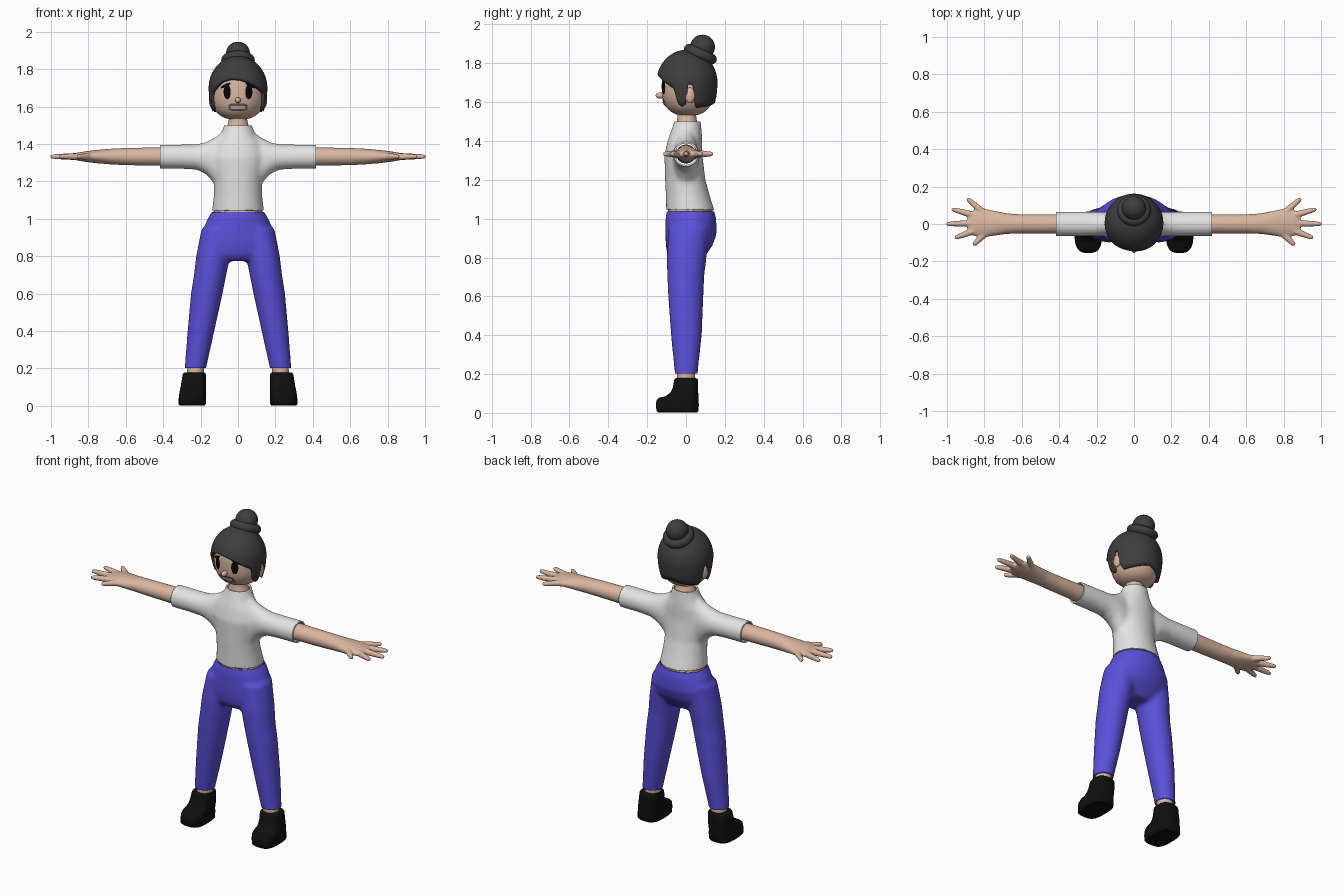
import bpy, bmesh, math
from mathutils import Vector, Matrix

if "Cube" in bpy.data.objects:
    bpy.data.objects.remove(bpy.data.objects["Cube"])


def mat(name, r, g, b):
    m = bpy.data.materials.new(name)
    m.diffuse_color = (r, g, b, 1)
    m.use_nodes = True
    m.node_tree.nodes["Principled BSDF"].inputs["Base Color"].default_value = m.diffuse_color
    return m


SKIN = mat("skin", 0.70, 0.47, 0.35)
SHIRT = mat("white_cloth", 0.78, 0.78, 0.78)
PANTS = mat("violet_blue_cloth", 0.105, 0.08, 0.70)
HAIR = mat("charcoal_hair", 0.048, 0.048, 0.048)
SHOE = mat("black_leather", 0.005, 0.005, 0.005)
EYE = mat("eye_black", 0.002, 0.002, 0.002)
LIP = mat("mouth_grey", 0.13, 0.10, 0.085)
TEETH = mat("mouth_light", 0.68, 0.56, 0.50)


def finish(name, bm, material):
    me = bpy.data.meshes.new(name)
    bm.to_mesh(me)
    bm.free()
    me.materials.append(material)
    ob = bpy.data.objects.new(name, me)
    bpy.context.collection.objects.link(ob)
    return ob


def loft(bm, rings, n=32, p=2.0):
    """Skin closed rings (centre, u, v) of superellipse section."""
    loops = []
    for c, u, v in rings:
        loop = []
        for i in range(n):
            a = math.tau * i / n
            ca, sa = math.cos(a), math.sin(a)
            x = math.copysign(abs(ca) ** (2 / p), ca)
            y = math.copysign(abs(sa) ** (2 / p), sa)
            loop.append(bm.verts.new(Vector(c) + Vector(u) * x + Vector(v) * y))
        loops.append(loop)
    faces = [bm.faces.new(loops[0]), bm.faces.new(loops[-1])]
    for a, b in zip(loops, loops[1:]):
        for i in range(n):
            j = (i + 1) % n
            faces.append(bm.faces.new((a[i], a[j], b[j], b[i])))
    bmesh.ops.recalc_face_normals(bm, faces=faces)


def zrings(rows):
    """Rows of (z, x centre, x half width, y min, y max)."""
    return [((xc, (y0 + y1) / 2, z), (hx, 0, 0), (0, (y1 - y0) / 2, 0))
            for z, xc, hx, y0, y1 in rows]


def fuse(name, bm, material, voxel, smooth, cuts=(), thick=0):
    """Merge overlapping lofts into one smooth skin, then trim the open ends."""
    tmp = finish("tmp", bm, material)
    r = tmp.modifiers.new("r", 'REMESH')
    r.mode = 'VOXEL'
    r.voxel_size = voxel
    s = tmp.modifiers.new("s", 'SMOOTH')
    s.factor, s.iterations = 0.5, smooth
    bpy.context.view_layer.update()
    dg = bpy.context.evaluated_depsgraph_get()
    me = bpy.data.meshes.new_from_object(tmp.evaluated_get(dg))
    bpy.data.objects.remove(tmp)
    out = bmesh.new()
    out.from_mesh(me)
    for co, no in cuts:
        bmesh.ops.bisect_plane(out, geom=out.verts[:] + out.edges[:] + out.faces[:],
                               plane_co=co, plane_no=no, clear_outer=True)
    for f in out.faces:
        f.material_index = 0
    ob = finish(name, out, material)
    if thick:
        m = ob.modifiers.new("thickness", 'SOLIDIFY')
        m.thickness, m.offset = thick, -1
    return ob


def ball(name, loc, scale, material):
    bm = bmesh.new()
    bmesh.ops.create_uvsphere(bm, u_segments=32, v_segments=20, radius=1,
                              matrix=Matrix.Translation(loc) @ Matrix.Diagonal((*scale, 1)))
    return finish(name, bm, material)


ARM_Z = 1.333

# Shirt: torso plus flared sleeves
bm = bmesh.new()
loft(bm, zrings([(1.00, 0, .142, -.10, .155), (1.04, 0, .139, -.102, .147), (1.12, 0, .130, -.104, .122),
                 (1.20, 0, .127, -.108, .100), (1.33, 0, .150, -.111, .084), (1.40, 0, .130, -.095, .084),
                 (1.45, 0, .092, -.078, .081), (1.50, 0, .074, -.060, .076), (1.54, 0, .072, -.056, .076)]), 48)
for s in (-1, 1):
    loft(bm, [((s * x, 0, (z0 + z1) / 2), (0, hy, 0), (0, 0, (z1 - z0) / 2)) for x, z0, z1, hy in
              [(0, 1.15, 1.47, .05), (.08, 1.15, 1.47, .06), (.125, 1.185, 1.435, .066), (.17, 1.238, 1.411, .067),
               (.22, 1.262, 1.399, .066), (.30, 1.267, 1.398, .066), (.46, 1.267, 1.398, .066)]])
fuse("shirt", bm, SHIRT, .01, 14, [((0, 0, 1.045), (0, 0, -1)), ((0, 0, 1.5), (0, 0, 1)),
                                  ((.418, 0, 0), (1, 0, 0)), ((-.418, 0, 0), (-1, 0, 0))], .009)

# Trousers: hips plus two tapering legs
bm = bmesh.new()
loft(bm, zrings([(1.08, 0, .120, -.09, .135), (1.04, 0, .138, -.098, .145), (1.00, 0, .163, -.106, .156),
                 (.92, 0, .197, -.106, .158), (.86, 0, .206, -.104, .136), (.81, 0, .19, -.095, .10),
                 (.775, 0, .12, -.07, .07)]), 48)
for s in (-1, 1):
    loft(bm, zrings([(z, s * xc, hx, y0, y1) for z, xc, hx, y0, y1 in
                     [(.95, .11, .085, -.09, .12), (.80, .133, .091, -.10, .106), (.70, .149, .087, -.097, .094),
                      (.60, .167, .085, -.092, .09), (.40, .198, .072, -.078, .082),
                      (.20, .228, .058, -.058, .060), (.15, .234, .057, -.057, .058)]]))
fuse("trousers", bm, PANTS, .01, 14, [((0, 0, 1.036), (0, 0, 1)), ((0, 0, .203), (0, 0, -1))], .008)

# Waist strip and neck
bm = bmesh.new()
loft(bm, zrings([(.98, 0, .125, -.088, .13), (1.04, 0, .130, -.093, .137), (1.10, 0, .118, -.09, .11)]), 48)
finish("waist", bm, SKIN)
bm = bmesh.new()
loft(bm, zrings([(1.45, 0, .075, -.06, .068), (1.485, 0, .066, -.052, .066), (1.505, 0, .054, -.046, .056),
                 (1.53, 0, .049, -.044, .052), (1.60, 0, .05, -.045, .052)]))
finish("neck", bm, SKIN)

for s, side in ((-1, "left"), (1, "right")):
    # Arm with palm and five splayed fingers
    bm = bmesh.new()
    loft(bm, [((s * x, y, ARM_Z), (0, hy, 0), (0, 0, hz)) for x, y, hy, hz in
              [(.32, 0, .05, .049), (.42, 0, .051, .049), (.60, 0, .051, .046), (.68, .002, .055, .042),
               (.75, .004, .067, .036), (.81, .006, .078, .029), (.86, .005, .068, .021), (.89, .004, .05, .013)]])
    for x0, y0, x1, y1 in [(.80, .055, .892, .137), (.84, .042, .975, .080), (.85, .004, 1.004, 0),
                           (.84, -.03, .958, -.075), (.79, -.045, .860, -.114)]:
        a, b = Vector((s * x0, y0, ARM_Z)), Vector((s * x1, y1, ARM_Z))
        d = (b - a).normalized()
        w = d.cross(Vector((0, 0, 1)))
        loft(bm, [(a.lerp(b, t), w * r, (0, 0, r)) for t, r in
                  [(0, .02), (.5, .0165), (.85, .013), (.95, .011), (1, .006)]], 16)
    fuse(side + "_arm", bm, SKIN, .005, 5)

    # Ankle and boot
    bm = bmesh.new()
    loft(bm, zrings([(.10, s * .232, .044, -.045, .045), (.26, s * .222, .046, -.046, .046)]))
    finish(side + "_ankle", bm, SKIN)
    bm = bmesh.new()
    loft(bm, zrings([(z, s * xc, hx, y0, y1) for z, xc, hx, y0, y1 in
                     [(.002, .245, .066, -.143, .057), (.010, .245, .073, -.152, .064), (.04, .244, .073, -.155, .066),
                      (.065, .243, .071, -.152, .065), (.078, .242, .070, -.138, .065), (.086, .241, .069, -.105, .064),
                      (.105, .239, .067, -.080, .063), (.13, .237, .065, -.068, .062), (.168, .234, .062, -.061, .062),
                      (.176, .233, .058, -.057, .058), (.179, .233, .050, -.050, .051)]]), 40, 3)
    finish(side + "_boot", bm, SHOE)

# Head: slightly square ellipsoid
HC, HX, HY, HZ, HP = Vector((0, .01, 1.68)), .143, .135, .15, 2.6


def head_scale(z):
    return max(0, 1 - abs((z - HC.z) / HZ) ** HP) ** (1 / HP)


bm = bmesh.new()
rows = []
for i in range(33):
    z = HC.z - HZ * math.cos(math.pi * i / 32) * .9999
    k = head_scale(z)
    rows.append((z, 0, HX * k, HC.y - HY * k, HC.y + HY * k))
loft(bm, zrings(rows), 48)
finish("head", bm, SKIN)
ball("nose", (0, -.132, 1.634), (.015, .024, .016), SKIN)
for s, side in ((-1, "left"), (1, "right")):
    ball(side + "_ear", (s * .14, .02, 1.635), (.016, .027, .04), SKIN)


# Face details: thin plates following the head surface
def plate(name, x, z, hx, hz, material, p=2, tilt=0, off=.003):
    bm = bmesh.new()
    n, grid = 28, []

    def put(px, pz):
        y = HC.y - HY * math.sqrt(max(0, head_scale(pz) ** 2 - (px / HX) ** 2)) - off
        return bm.verts.new((px, y, pz))
    mid = put(x, z)
    for k in (.35, .7, 1):
        loop = []
        for i in range(n):
            a = math.tau * i / n
            u = math.copysign(abs(math.cos(a)) ** (2 / p), math.cos(a)) * hx * k
            v = math.copysign(abs(math.sin(a)) ** (2 / p), math.sin(a)) * hz * k
            loop.append(put(x + u * math.cos(tilt) - v * math.sin(tilt), z + u * math.sin(tilt) + v * math.cos(tilt)))
        grid.append(loop)
    for i in range(n):
        j = (i + 1) % n
        bm.faces.new((mid, grid[0][i], grid[0][j]))
        for a, b in zip(grid, grid[1:]):
            bm.faces.new((a[i], b[i], b[j], a[j]))
    finish(name, bm, material)


for s, side in ((-1, "left"), (1, "right")):
    plate(side + "_eye", s * .058, 1.678, .019, .039, EYE)
    plate(side + "_brow", s * .066, 1.713, .030, .008, EYE, 2, -s * .45, .004)
plate("mouth", 0, 1.597, .051, .020, LIP, 4)
plate("teeth", 0, 1.595, .041, .009, TEETH, 4, 0, .006)

# Hair cap: pole-to-hairline shell, hairline height given by azimuth (0 = front, + = right)
LINE = [(-180, 1.60), (-140, 1.578), (-112, 1.57), (-106, 1.60), (-102, 1.69), (-92, 1.69), (-88, 1.59), (-80, 1.575),
        (-72, 1.59), (-66, 1.67), (-50, 1.705), (-35, 1.735), (-15, 1.75), (5, 1.745), (25, 1.728), (45, 1.70),
        (64, 1.67), (71, 1.59), (80, 1.575), (88, 1.59), (92, 1.69), (102, 1.69), (106, 1.60), (112, 1.57),
        (140, 1.578), (180, 1.60)]


def hairline(d):
    for (a, za), (b, zb) in zip(LINE, LINE[1:]):
        if a <= d <= b:
            return za + (zb - za) * (d - a) / (b - a)


bm = bmesh.new()
N, M, CZ, UP, LOW = 144, 18, 1.70, .17, .26
top = bm.verts.new((0, .005, CZ + UP))
cols = []
for i in range(N):
    d = -180 + 360 * i / N
    az, ze = math.radians(d), hairline(d) - CZ
    end = math.acos(ze / UP) if ze > 0 else math.pi / 2 + math.asin(-ze / LOW)
    col = []
    for j in range(1, M + 1):
        f = end * j / M
        r, c = .157 * math.sin(f), math.cos(f)
        col.append(bm.verts.new((r * math.sin(az), .005 - r * math.cos(az), CZ + c * (UP if c > 0 else LOW))))
    cols.append(col)
for i in range(N):
    a, b = cols[i], cols[(i + 1) % N]
    bm.faces.new((top, a[0], b[0]))
    for j in range(M - 1):
        bm.faces.new((a[j], a[j + 1], b[j + 1], b[j]))
hair = finish("hair_cap", bm, HAIR)
m = hair.modifiers.new("thickness", 'SOLIDIFY')
m.thickness, m.offset = .022, -1

# Bun and its rolled band
ball("hair_bun", (0, .085, 1.884), (.064, .064, .063), HAIR)
bpy.ops.mesh.primitive_torus_add(major_radius=.063, minor_radius=.027, major_segments=48, minor_segments=16,
                                 location=(0, .074, 1.847), rotation=(math.radians(-24), 0, 0))
band = bpy.context.object
band.name = "hair_band"
band.data.materials.append(HAIR)

# Smooth shading everywhere, sharp edges kept
for ob in bpy.context.scene.objects:
    ob.select_set(True)
    bpy.context.view_layer.objects.active = ob
bpy.ops.object.shade_smooth_by_angle(angle=math.radians(45))
